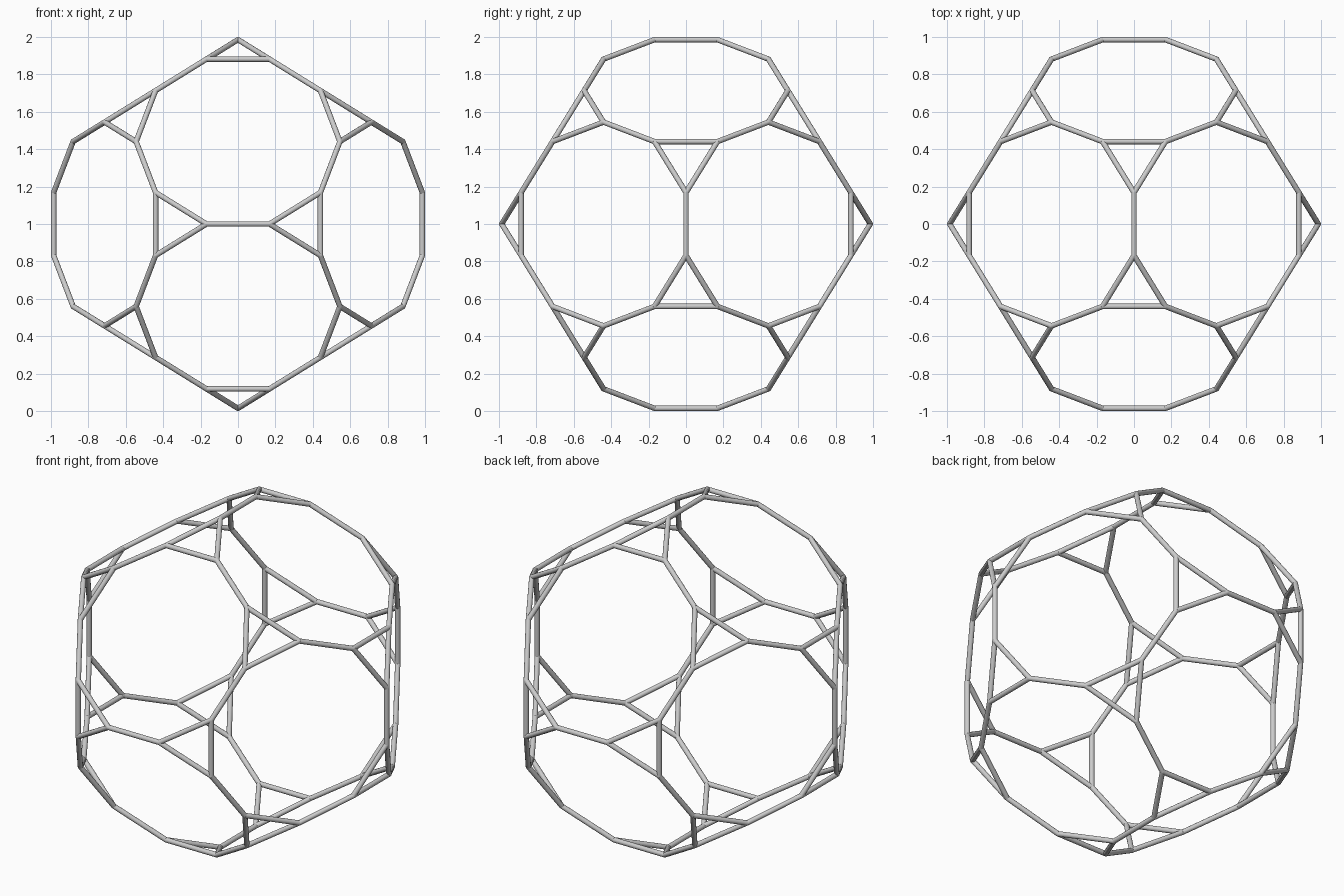
import bpy, bmesh
from itertools import product, combinations
from mathutils import Vector, Matrix

if "Cube" in bpy.data.objects:
    bpy.data.objects.remove(bpy.data.objects["Cube"])

PHI = (1 + 5 ** 0.5) / 2
R = 0.0145                       # strut radius
S = (1 - R) / (2 + PHI)          # scale so the overall size is 2
CENTRE = Vector((0, 0, 1))

# Corners of a truncated dodecahedron: cyclic shifts and all signs of three seeds
corners = set()
for seed in ((0, 1 / PHI, 2 + PHI), (1 / PHI, PHI, 2 * PHI), (PHI, 2, PHI + 1)):
    for signs in product((1, -1), repeat=3):
        p = [a * b + 0.0 for a, b in zip(seed, signs)]
        for k in range(3):
            corners.add(tuple(p[k:] + p[:k]))
corners = [Vector(c) * S + CENTRE for c in sorted(corners)]
edge = 2 / PHI * S


def make_object(name, bm):
    mesh = bpy.data.meshes.new(name)
    bm.to_mesh(mesh)
    bm.free()
    ob = bpy.data.objects.new(name, mesh)
    bpy.context.collection.objects.link(ob)
    bpy.ops.object.select_all(action='DESELECT')
    ob.select_set(True)
    bpy.context.view_layer.objects.active = ob
    bpy.ops.object.shade_smooth_by_angle(angle=0.7)
    return ob


# Struts: one round bar for every neighbouring pair of corners
bm = bmesh.new()
for a, b in combinations(corners, 2):
    d = b - a
    if abs(d.length - edge) < 1e-3:
        rot = d.to_track_quat('Z', 'Y').to_matrix().to_4x4()
        bmesh.ops.create_cone(bm, cap_ends=True, segments=12, radius1=R, radius2=R,
                              depth=d.length, matrix=Matrix.Translation((a + b) / 2) @ rot)
make_object("frame_struts", bm)

# Joints: small balls that close the corners
bm = bmesh.new()
for c in corners:
    bmesh.ops.create_icosphere(bm, subdivisions=2, radius=R, matrix=Matrix.Translation(c))
make_object("frame_joints", bm)
